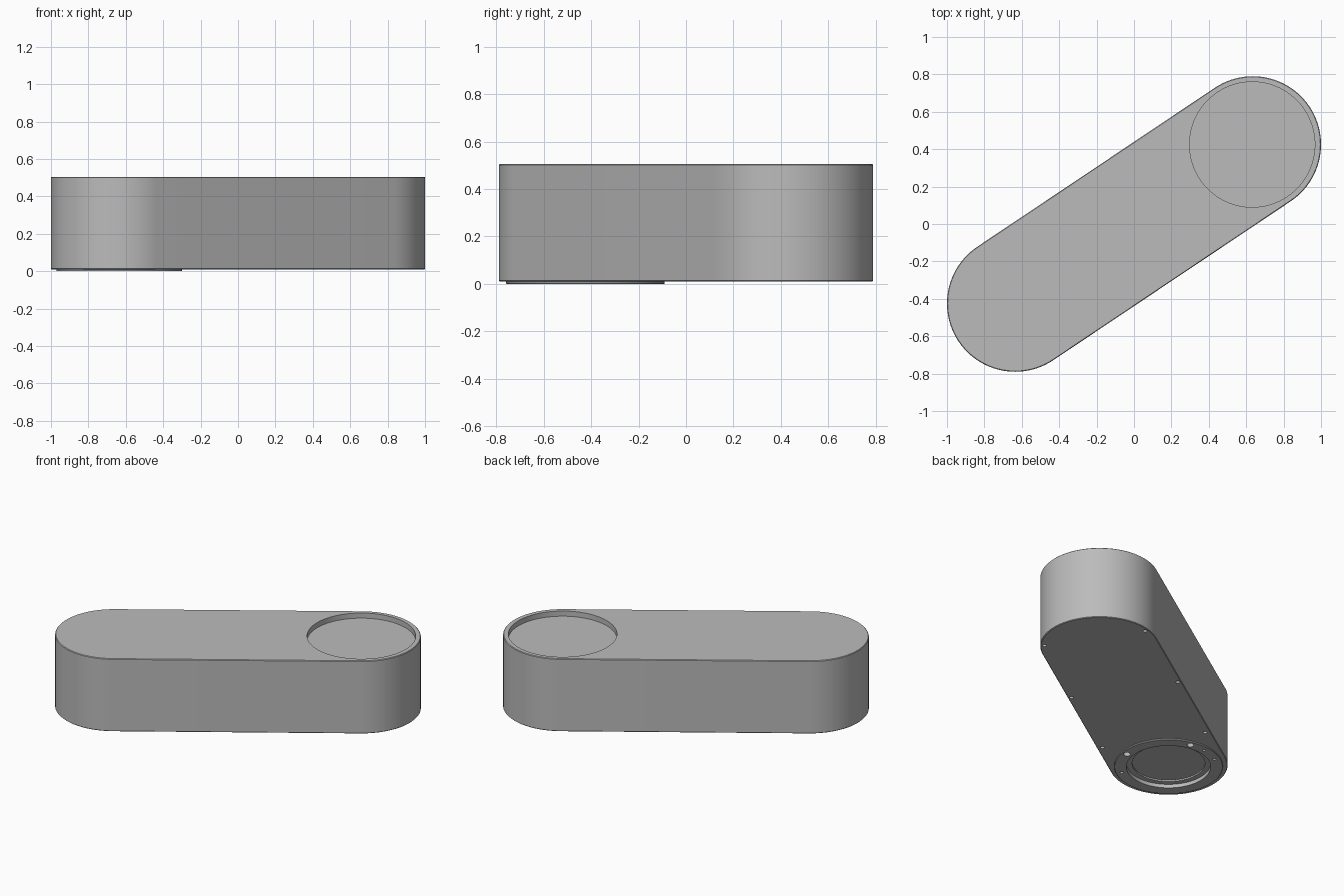
import bpy, bmesh, math
from mathutils import Matrix, Vector

cube = bpy.data.objects.get("Cube")
if cube:
    bpy.data.objects.remove(cube, do_unlink=True)

# Link frame: s runs along the arm from the lower end, t across it
START, END = Vector((-0.635, -0.425)), Vector((0.635, 0.425))
AXIS = (END - START).normalized()
SIDE = Vector((-AXIS.y, AXIS.x))
RADIUS, BASE, TOP = 0.365, 0.01, 0.505

grey = bpy.data.materials.new("plain grey")
grey.use_nodes = True
grey.diffuse_color = (0.5, 0.5, 0.5, 1)
grey.node_tree.nodes["Principled BSDF"].inputs["Base Color"].default_value = grey.diffuse_color


def place(s, t):
    return START + AXIS * s + SIDE * t


def make_object(name, bm):
    bmesh.ops.recalc_face_normals(bm, faces=bm.faces)
    mesh = bpy.data.meshes.new(name)
    bm.to_mesh(mesh)
    bm.free()
    mesh.materials.append(grey)
    obj = bpy.data.objects.new(name, mesh)
    bpy.context.collection.objects.link(obj)
    return obj


def prism(name, points, low, high, bevel=0):
    bm = bmesh.new()
    face = bm.faces.new([bm.verts.new((p.x, p.y, low)) for p in points])
    moved = bmesh.ops.extrude_face_region(bm, geom=[face])["geom"]
    verts = [v for v in moved if isinstance(v, bmesh.types.BMVert)]
    bmesh.ops.translate(bm, verts=verts, vec=(0, 0, high - low))
    if bevel:
        rims = [e for e in bm.edges if abs(e.verts[0].co.z - e.verts[1].co.z) < 1e-6]
        bmesh.ops.bevel(bm, geom=rims, offset=bevel, segments=1, affect='EDGES')
    return make_object(name, bm)


def arc(centre, radius, first, last, steps):
    angles = [first + (last - first) * i / steps for i in range(steps + 1)]
    return [centre + radius * Vector((math.cos(a), math.sin(a))) for a in angles]


def disc(name, centre, radius, low, high, steps=96, bevel=0):
    return prism(name, arc(centre, radius, 0, math.tau, steps)[:-1], low, high, bevel)


def cut(target, cutters):
    bpy.context.view_layer.objects.active = target
    for cutter in cutters:
        mod = target.modifiers.new("cut", 'BOOLEAN')
        mod.operation, mod.solver, mod.object = 'DIFFERENCE', 'EXACT', cutter
        bpy.ops.object.modifier_apply(modifier=mod.name)


def smooth(obj):
    bpy.ops.object.select_all(action='DESELECT')
    obj.select_set(True)
    bpy.context.view_layer.objects.active = obj
    bpy.ops.object.shade_smooth_by_angle(angle=math.radians(30))


# Arm body with rounded ends
heading = math.atan2(AXIS.y, AXIS.x)
quarter = math.pi / 2
outline = arc(END, RADIUS, heading - quarter, heading + quarter, 48)
outline += arc(START, RADIUS, heading + quarter, heading + 3 * quarter, 48)
arm_body = prism("arm_body", outline, BASE, TOP, bevel=0.004)

# Raised mounting flange under the lower end
flange = disc("mounting_flange", START, 0.335, 0, BASE, bevel=0.002)

# Round socket in the top and stepped socket in the flange
top_cutter = disc("top_socket_cutter", END - Vector((0.003, 0)), 0.335, TOP - 0.035, TOP + 0.1)
step_cutter = disc("flange_step_cutter", START, 0.26, -0.1, 0.025)
core_cutter = disc("flange_core_cutter", START, 0.225, -0.1, 0.035)
shared = [step_cutter, core_cutter]

# Screw holes under the body, in mirrored pairs
body_holes = [disc("screw_hole_cutter", place(s, side * t), 0.013, -0.1, 0.04, 16)
              for s, t in ((0.327, 0.33), (0.972, 0.342), (1.635, 0.323)) for side in (-1, 1)]

# Pin and bolt holes through the flange
flange_holes = [disc("flange_hole_cutter", place(s, t), r, -0.1, 0.05, 16)
                for s, t, r in ((0.22, 0.204, 0.022), (0.22, -0.204, 0.022),
                                (0.012, 0.298, 0.011), (0.012, -0.298, 0.011),
                                (0.136, 0.268, 0.009))]

cut(arm_body, [top_cutter] + shared + body_holes + flange_holes)
cut(flange, shared + flange_holes)
for cutter in [top_cutter] + shared + body_holes + flange_holes:
    bpy.data.objects.remove(cutter, do_unlink=True)
for part in (arm_body, flange):
    smooth(part)
